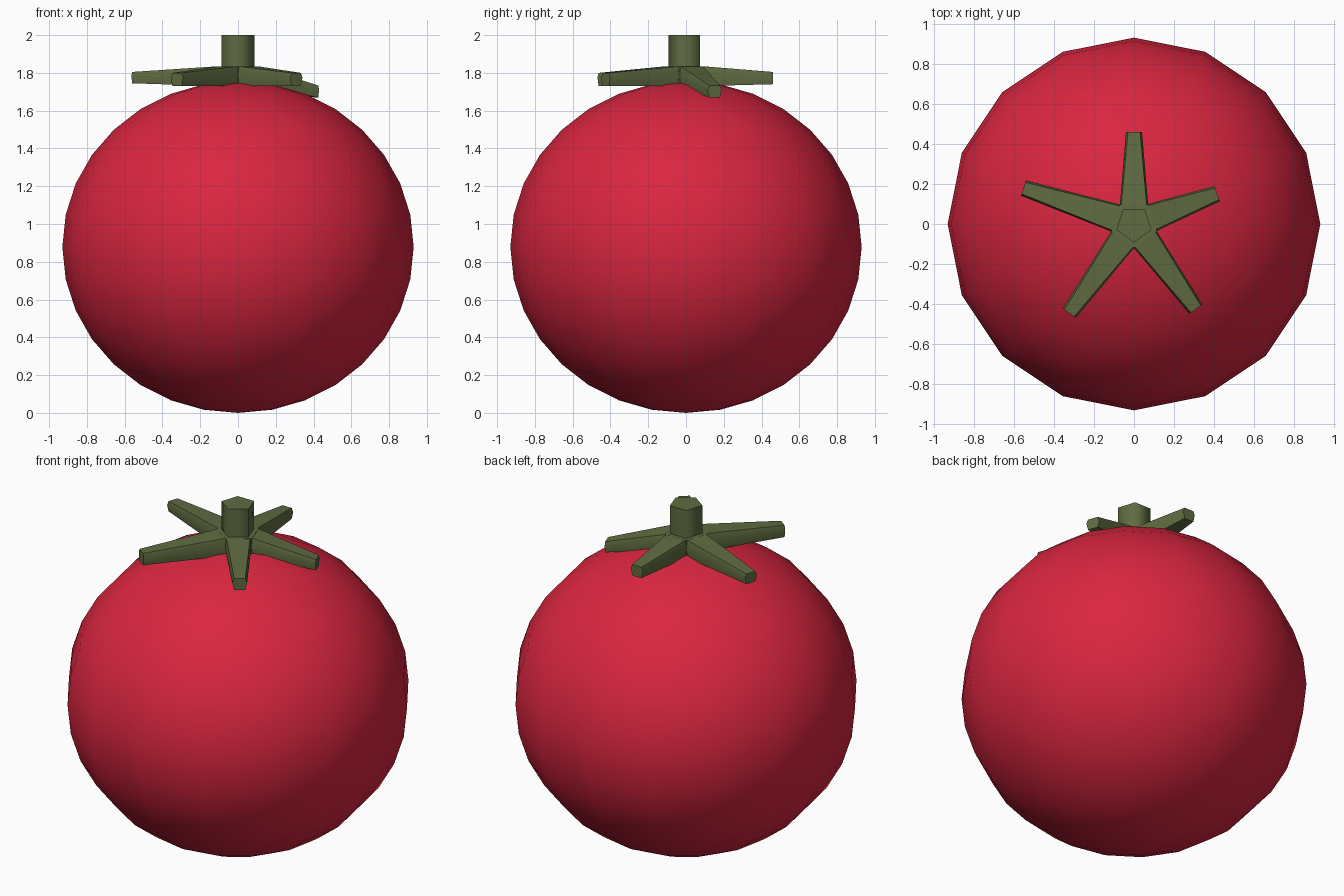
import bpy, bmesh, math
from mathutils import Vector

if "Cube" in bpy.data.objects:
    bpy.data.objects.remove(bpy.data.objects["Cube"])


def material(name, rgb):
    m = bpy.data.materials.new(name)
    m.diffuse_color = (*rgb, 1)
    m.use_nodes = True
    m.node_tree.nodes["Principled BSDF"].inputs["Base Color"].default_value = m.diffuse_color
    return m


RED = material("tomato red", (0.70, 0.019, 0.051))
GREEN = material("leaf green", (0.115, 0.15, 0.053))


def finish(bm, name, mat, angle):
    bmesh.ops.recalc_face_normals(bm, faces=bm.faces)
    me = bpy.data.meshes.new(name)
    bm.to_mesh(me)
    bm.free()
    me.materials.append(mat)
    ob = bpy.data.objects.new(name, me)
    bpy.context.collection.objects.link(ob)
    bpy.ops.object.select_all(action='DESELECT')
    ob.select_set(True)
    bpy.context.view_layer.objects.active = ob
    bpy.ops.object.shade_smooth_by_angle(angle=math.radians(angle))
    return ob


def loft(bm, rings, cap_start=True):
    """Skin a list of equal-length point rings and cap the ends."""
    rows = [[bm.verts.new(p) for p in r] for r in rings]
    n = len(rows[0])
    for a, b in zip(rows, rows[1:]):
        for i in range(n):
            j = (i + 1) % n
            bm.faces.new((a[i], a[j], b[j], b[i]))
    bm.faces.new(rows[-1])
    if cap_start:
        bm.faces.new(rows[0])


def pentagon(r, z):
    # one corner points to the front
    return [Vector((r * math.cos(a), r * math.sin(a), z))
            for a in (math.radians(-90 + 72 * i) for i in range(5))]


# Fruit: slightly flattened sphere
bm = bmesh.new()
bmesh.ops.create_uvsphere(bm, u_segments=16, v_segments=16, radius=0.93)
for v in bm.verts:
    v.co.z = v.co.z * 0.878 / 0.93 + 0.878
finish(bm, "fruit", RED, 60)

# Stem
bm = bmesh.new()
loft(bm, [pentagon(0.092, 1.78), pentagon(0.092, 2.0)])
finish(bm, "stem", GREEN, 80)

# Calyx: pentagonal hub with five tapering sepals
bm = bmesh.new()
loft(bm, [pentagon(0.12, 1.73), pentagon(0.12, 1.835)])


def section(ang, dist, half, low, high, inset):
    out = Vector((math.cos(ang), math.sin(ang), 0))
    side = Vector((-out.y, out.x, 0))
    mid = (low + high) / 2
    pts = ((-inset, high), (inset, high), (1, mid + 0.01),
           (inset, low), (-inset, low), (-1, mid + 0.01))
    return [out * dist + side * half * s + Vector((0, 0, z)) for s, z in pts]


# direction in degrees, tip distance, tip bottom, tip top
sepals = [(90, 0.46, 1.74, 1.805), (162, 0.58, 1.745, 1.805),
          (234, 0.55, 1.73, 1.80), (306, 0.525, 1.73, 1.80),
          (20, 0.442, 1.67, 1.733)]
for deg, length, low, high in sepals:
    a = math.radians(deg)
    loft(bm, [section(a, 0.09, 0.071, 1.73, 1.835, 0.9),
              section(a, length, 0.04, low, high, 0.75)])
finish(bm, "calyx", GREEN, 65)
